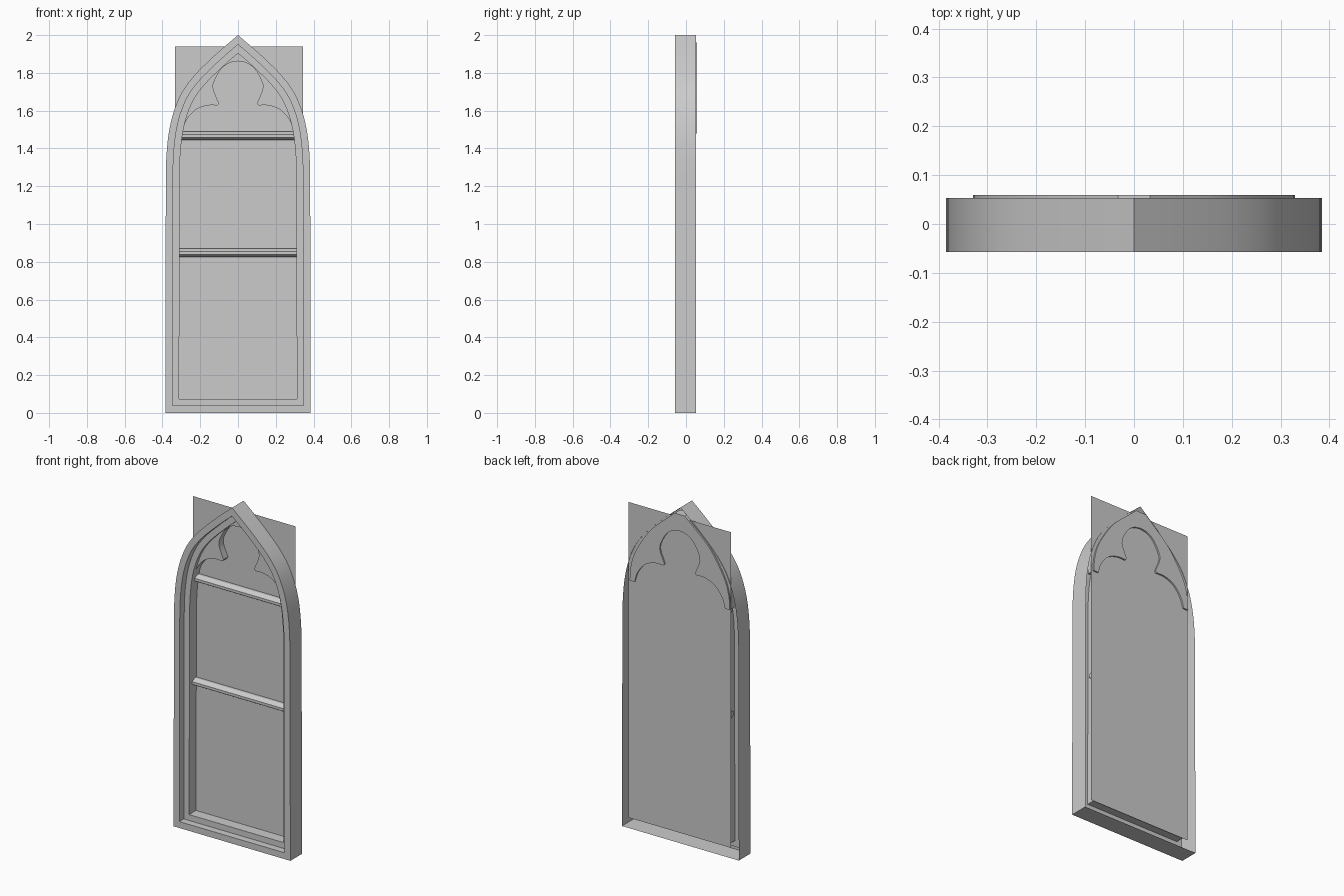
import bpy, bmesh
from mathutils import Vector
from mathutils.geometry import interpolate_bezier

if "Cube" in bpy.data.objects:
    bpy.data.objects.remove(bpy.data.objects["Cube"])


def make(name, verts, faces):
    me = bpy.data.meshes.new(name)
    bm = bmesh.new()
    vs = [bm.verts.new(v) for v in verts]
    for f in faces:
        bm.faces.new([vs[i] for i in f])
    bmesh.ops.recalc_face_normals(bm, faces=bm.faces)
    bm.to_mesh(me)
    bm.free()
    ob = bpy.data.objects.new(name, me)
    bpy.context.collection.objects.link(ob)
    bpy.context.view_layer.objects.active = ob
    ob.select_set(True)
    bpy.ops.object.shade_smooth_by_angle(angle=0.5)
    ob.select_set(False)
    return ob


def smooth(pts, n=3):
    """Catmull-Rom style curve through 2D points"""
    p = [Vector(q) for q in pts]
    out = []
    for i in range(len(p) - 1):
        a, b = p[i], p[i + 1]
        ta = (b - p[i - 1]) / 6 if i else (b - a) / 3
        tb = (p[i + 2] - a) / 6 if i + 2 < len(p) else (b - a) / 3
        seg = interpolate_bezier(a, a + ta, b - tb, b, n + 1)
        out += [Vector(s[:2]) for s in seg[:-1]]
    return out + [p[-1]]


def inset(loop, d):
    """Mitred inward offset of a counter-clockwise outline"""
    res = []
    for i, p in enumerate(loop):
        e1 = (p - loop[i - 1]).normalized()
        e2 = (loop[(i + 1) % len(loop)] - p).normalized()
        n1, n2 = Vector((-e1.y, e1.x)), Vector((-e2.y, e2.x))
        res.append(p + (n1 + n2) * d / (1 + n1.dot(n2)))
    return res


# Pointed arch outline, right half then mirrored
arch = smooth([(.382, 1.25), (.379, 1.36), (.367, 1.48), (.342, 1.59), (.298, 1.695),
               (.235, 1.782), (.15, 1.868), (.075, 1.936), (0, 2)])
half = [Vector((.385, 0))] + arch
outline = half + [Vector((-p.x, p.y)) for p in reversed(half[:-1])]

# Open-backed frame swept from a stepped section (inset, depth)
section = [(0, .053), (0, -.057), (.038, -.057), (.038, -.015), (.073, -.015), (.073, .05)]
verts, faces, n = [], [], len(outline)
for d, y in section:
    verts += [(p.x, y, p.y) for p in inset(outline, d)]
for r in range(len(section) - 1):
    for i in range(n):
        j = (i + 1) % n
        faces.append((r * n + i, r * n + j, (r + 1) * n + j, (r + 1) * n + i))
make("window_frame", verts, faces)

# Glass sheet, wider than the arch head
make("glass_pane", [(-.333, .05, .06), (.344, .05, .06), (.344, .05, 1.94), (-.333, .05, 1.94)],
     [(0, 1, 2, 3)])

# Trefoil tracery: strip between the arch head and the cusped opening
outer = smooth([(.33, 1.48), (.322, 1.57), (.288, 1.67), (.2, 1.808), (.1, 1.902), (.033, 1.96)], 4)
lobe = smooth([(.298, 1.48), (.283, 1.53), (.255, 1.575), (.215, 1.61), (.16, 1.628), (.108, 1.628)])
head = smooth([(.101, 1.64), (.132, 1.72), (.117, 1.775), (.085, 1.825), (.045, 1.853), (0, 1.862)])
right = outer + [Vector((-p.x, p.y)) for p in reversed(outer)]
inner = lobe + head
inner = inner + [Vector((-p.x, p.y)) for p in reversed(inner[:-1])]
poly = right + inner[::-1]
m = len(poly)
tv = [(p.x, .008, p.y) for p in poly] + [(p.x, .059, p.y) for p in poly]
tf = [tuple(range(m)), tuple(range(2 * m - 1, m - 1, -1))]
tf += [(i, (i + 1) % m, m + (i + 1) % m, m + i) for i in range(m)]
make("trefoil_tracery", tv, tf)

# Chamfered glazing bars
for name, z, w in (("lower_bar", .847, .325), ("upper_bar", 1.467, .318)):
    prof = [(.05, -.022), (.035, -.022), (.012, -.008), (.012, .008), (.035, .022), (.05, .022)]
    k = len(prof)
    bv = [(s * w, y, z + dz) for s in (-1, 1) for y, dz in prof]
    bf = [tuple(range(k)), tuple(range(2 * k - 1, k - 1, -1))]
    bf += [(i, (i + 1) % k, k + (i + 1) % k, k + i) for i in range(k)]
    make(name, bv, bf)
